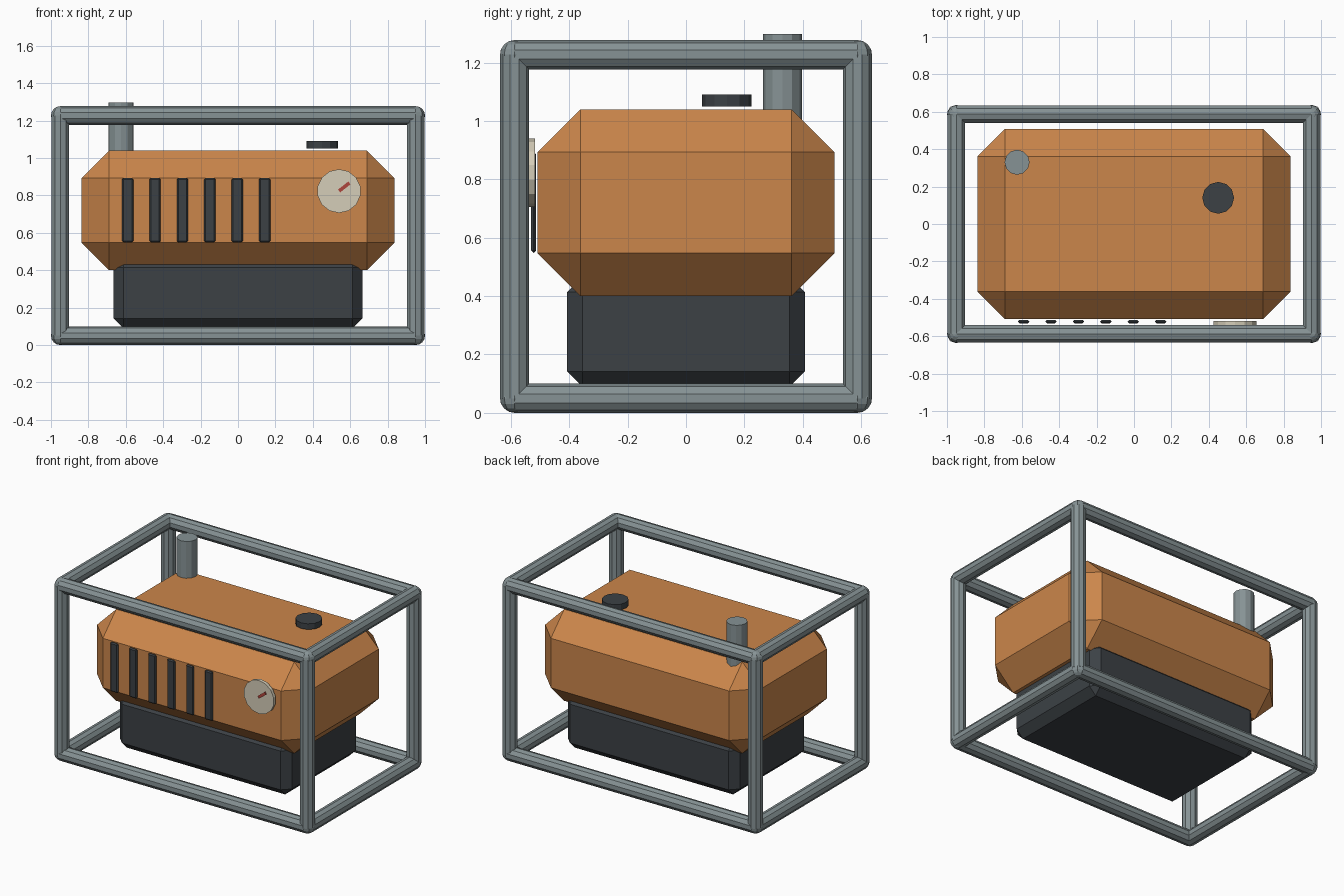
import bpy, bmesh, math
from mathutils import Vector, Matrix

if "Cube" in bpy.data.objects:
    bpy.data.objects.remove(bpy.data.objects["Cube"])


def material(name, rgb):
    m = bpy.data.materials.new(name)
    m.diffuse_color = (*rgb, 1)
    m.use_nodes = True
    m.node_tree.nodes["Principled BSDF"].inputs["Base Color"].default_value = m.diffuse_color
    return m


STEEL = material("steel", (0.24, 0.29, 0.30))
ORANGE = material("orange", (0.60, 0.24, 0.07))
DARK = material("dark", (0.045, 0.053, 0.06))
CREAM = material("cream", (0.66, 0.61, 0.48))
RED = material("red", (0.42, 0.06, 0.045))


def finish(name, bm, mat):
    mesh = bpy.data.meshes.new(name)
    bm.to_mesh(mesh)
    bm.free()
    mesh.materials.append(mat)
    ob = bpy.data.objects.new(name, mesh)
    bpy.context.collection.objects.link(ob)
    return ob


def box(name, center, size, bevel, mat, rot=Matrix.Identity(4)):
    bm = bmesh.new()
    m = Matrix.Translation(center) @ rot @ Matrix.Diagonal((*size, 1))
    bmesh.ops.create_cube(bm, size=1, matrix=m)
    if bevel:
        bmesh.ops.bevel(bm, geom=bm.edges[:], offset=bevel, segments=1,
                        profile=0.5, affect='EDGES')
    return finish(name, bm, mat)


def add_tube(bm, a, b, r, sides):
    a, b = Vector(a), Vector(b)
    d = b - a
    m = Matrix.Translation((a + b) / 2) @ d.to_track_quat('Z', 'Y').to_matrix().to_4x4()
    bmesh.ops.create_cone(bm, cap_ends=True, segments=sides, radius1=r,
                          radius2=r, depth=d.length, matrix=m)


def tube(name, a, b, r, sides, mat):
    bm = bmesh.new()
    add_tube(bm, a, b, r, sides)
    return finish(name, bm, mat)


# Tubular cage: twelve tubes with ball joints at the corners
X, Y, Z0, Z1, R = 0.95, 0.587, 0.05, 1.227, 0.05
bm = bmesh.new()
for s in (-1, 1):
    for z in (Z0, Z1):
        add_tube(bm, (-X, s * Y, z), (X, s * Y, z), R, 10)
        add_tube(bm, (s * X, -Y, z), (s * X, Y, z), R, 10)
    for t in (-1, 1):
        add_tube(bm, (s * X, t * Y, Z0), (s * X, t * Y, Z1), R, 10)
        for z in (Z0, Z1):
            bmesh.ops.create_uvsphere(bm, u_segments=8, v_segments=8, radius=R,
                                      matrix=Matrix.Translation((s * X, t * Y, z)))
finish("cage_frame", bm, STEEL)

# Chamfered tank housing and engine block below
box("housing", (0, 0, 0.72), (1.672, 1.018, 0.64), 0.147, ORANGE)
box("engine_block", (0, 0, 0.278), (1.33, 0.814, 0.375), 0.052, DARK)

# Vent slats on the front
for i in range(6):
    box(f"vent_slat_{i + 1}", (-0.59 + i * 0.1465, -0.522, 0.721),
        (0.06, 0.018, 0.345), 0.008, DARK)

# Gauge with needle
tube("gauge_dial", (0.54, -0.518, 0.823), (0.54, -0.541, 0.823), 0.117, 14, CREAM)
box("gauge_needle", (0.568, -0.544, 0.845), (0.07, 0.01, 0.019), 0, RED,
    Matrix.Rotation(-math.radians(38), 4, 'Y'))

# Filler cap and exhaust pipe on top
tube("filler_cap", (0.45, 0.14, 1.05), (0.45, 0.14, 1.09), 0.085, 12, DARK)
tube("exhaust_pipe", (-0.625, 0.33, 0.96), (-0.625, 0.33, 1.297), 0.067, 12, STEEL)
